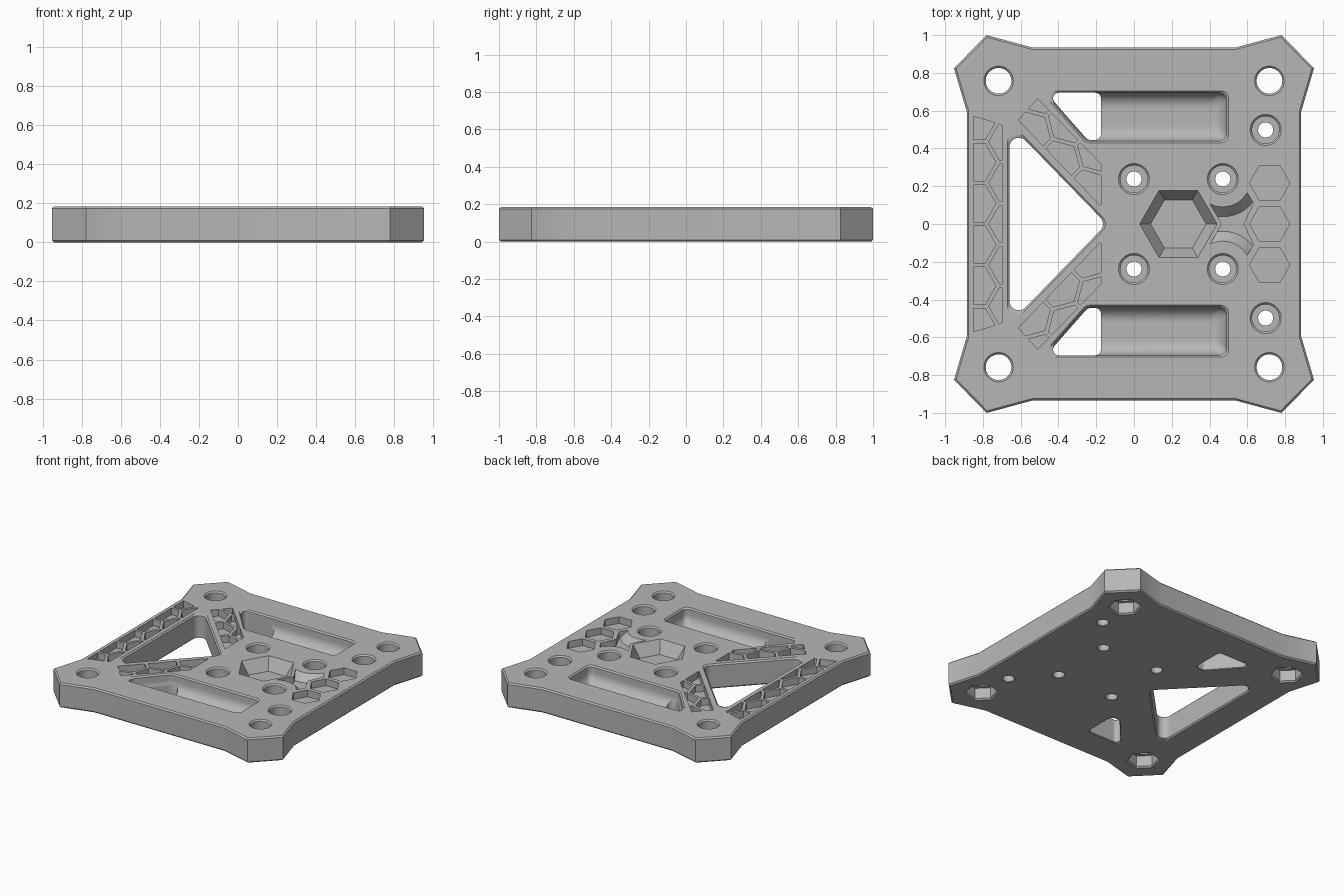
import bpy, bmesh, math
from mathutils import Vector

if "Cube" in bpy.data.objects:
    bpy.data.objects.remove(bpy.data.objects["Cube"], do_unlink=True)

H = 0.185          # plate thickness
C = 0.01           # small edge chamfer
ENGRAVE = H - 0.05 # floor of the shallow recesses
ABOVE, BELOW = H + 0.02, -0.02

gray = bpy.data.materials.new("plain gray")
gray.use_nodes = True
gray.diffuse_color = (0.47, 0.47, 0.47, 1)
gray.node_tree.nodes["Principled BSDF"].inputs["Base Color"].default_value = gray.diffuse_color


def ngon(x, y, r, n=48, turn=0):
    return [(x + r * math.cos(turn + math.tau * i / n),
             y + r * math.sin(turn + math.tau * i / n)) for i in range(n)]


def offset(points, d):
    """Move every edge of a counterclockwise outline outward by d."""
    pts, out = [Vector(p) for p in points], []
    for i, p in enumerate(pts):
        a = (p - pts[i - 1]).normalized()
        b = (pts[(i + 1) % len(pts)] - p).normalized()
        na, nb = Vector((a.y, -a.x)), Vector((b.y, -b.x))
        out.append(p + (na + nb) * d / (1 + na.dot(nb)))
    return out


def rounded(points, r, steps=8):
    """Replace each corner of a convex outline by an arc."""
    out = []
    for i, p in enumerate(points):
        a = (points[i - 1] - p).normalized()
        b = (points[(i + 1) % len(points)] - p).normalized()
        half = a.angle(b) / 2
        center = p + (a + b).normalized() * r / math.sin(half)
        start = p + a * r / math.tan(half) - center
        sweep = math.pi - 2 * half
        for k in range(steps + 1):
            t = sweep * k / steps
            out.append(center + Vector((start.x * math.cos(t) - start.y * math.sin(t),
                                        start.x * math.sin(t) + start.y * math.cos(t))))
    return out


def loft(name, outlines, levels, radius=0):
    """Solid through copies of each outline, one per (outset, z) level."""
    bm = bmesh.new()
    for pts in outlines:
        area = sum(pts[i - 1][0] * p[1] - p[0] * pts[i - 1][1] for i, p in enumerate(pts))
        pts = pts if area > 0 else pts[::-1]
        rings = []
        for d, z in levels:
            ring = offset(pts, d)
            ring = rounded(ring, radius) if radius else ring
            rings.append([bm.verts.new((p.x, p.y, z)) for p in ring])
        for lo, hi in zip(rings, rings[1:]):
            for i in range(len(lo)):
                bm.faces.new((lo[i - 1], lo[i], hi[i], hi[i - 1]))
        bm.faces.new(rings[0][::-1])
        bm.faces.new(rings[-1])
    mesh = bpy.data.meshes.new(name)
    bm.to_mesh(mesh)
    bm.free()
    mesh.materials.append(gray)
    obj = bpy.data.objects.new(name, mesh)
    bpy.context.collection.objects.link(obj)
    return obj


def boolean(target, tool, operation="DIFFERENCE"):
    tool.hide_render = True
    mod = target.modifiers.new("cut", "BOOLEAN")
    mod.operation, mod.solver, mod.object = operation, "EXACT", tool
    bpy.context.view_layer.objects.active = target
    bpy.ops.object.modifier_apply(modifier=mod.name)
    bpy.data.objects.remove(tool, do_unlink=True)


def cut(name, outlines, levels, radius=0):
    boolean(plate, loft(name, outlines, levels, radius))


def flip(points, s):
    return [(x, y * s) for x, y in points]


RIM = [(0, H - C), (C + 0.02, ABOVE)]                 # flared upper rim
THROUGH = [(C + 0.02, BELOW), (0, C)] + RIM           # flared at both ends

# Plate with flared corners
corner = [(0.885, 0.595), (0.953, 0.825), (0.78, 1.0), (0.54, 0.935)]
outline = (corner + [(-x, y) for x, y in corner[::-1]]
           + [(-x, -y) for x, y in corner] + [(x, -y) for x, y in corner[::-1]])
plate = loft("mounting_plate", [outline], [(-C, 0), (0, C), (0, H - C), (-C, H)])

# Corner bolt holes with nut pockets underneath
bolts = [(x, y) for x in (-0.717, 0.717) for y in (-0.758, 0.758)]
cut("bolt_holes", [ngon(x, y, 0.068) for x, y in bolts], [(0, BELOW)] + RIM)
cut("nut_pockets", [ngon(x, y, 0.105, 6, math.radians(15)) for x, y in bolts],
    [(C + 0.02, BELOW), (0, C), (0, 0.09)])

# Counterbored screw holes
screws = [(x, y * s) for x, y in ((0, 0.238), (0.47, 0.238), (0.697, 0.498)) for s in (1, -1)]
cut("screw_holes", [ngon(x, y, 0.04) for x, y in screws],
    [(0.025, BELOW), (0, 0.005), (0, ABOVE)])
cut("counterbores", [ngon(x, y, 0.072) for x, y in screws], [(0, 0.08)] + RIM)

# Triangular window
cut("triangle_window", [[(-0.66, -0.53), (-0.145, 0), (-0.66, 0.53)]], THROUGH, 0.05)

# Long troughs with filleted floors, each opening into a slanted window
for s in (1, -1):
    window = [(-0.465, 0.695), (-0.245, 0.445), (-0.175, 0.445), (-0.175, 0.695)]
    cut("trough_window", [flip(window, s)], [(0.02, BELOW), (0, 0.005), (0, ABOVE)], 0.03)
    trough = [(-0.475, 0.695), (-0.25, 0.44), (0.49, 0.44), (0.49, 0.695)]
    floor, fillet = 0.055, 0.08
    arc = [(-fillet * (1 - math.sin(t)), floor + fillet * (1 - math.cos(t)))
           for t in (math.pi / 2 * k / 8 for k in range(9))]
    cut("trough", [flip(trough, s)], arc + RIM, 0.04)

# Tapered hexagonal pocket
cut("hex_pocket", [ngon(0.235, 0, 0.205, 6)],
    [(-0.05, H - 0.09), (0, H), (0.011, ABOVE)])

# Shallow hexagons beside it
cut("shallow_hexes", [ngon(0.718, y, 0.107, 6) for y in (-0.217, 0, 0.217)],
    [(0, ENGRAVE), (0, ABOVE)])

# Recess between them, bounded by conical screw bosses
side = [(0.59, 0.18), (0.632, 0.11), (0.58, 0)]
recess = [(0.465, 0), (0.40, 0.112), (0.40, 0.18)] + side + flip(side[1::-1], -1) + [(0.40, -0.18), (0.40, -0.112)]
channel = loft("recess", [recess], [(0, ENGRAVE), (0, ABOVE)])
for s in (1, -1):
    boss = loft("boss", [ngon(0.47, 0.238 * s, 0.147)],
                [(0.063, ENGRAVE - C), (-0.031, ABOVE + C)])
    boolean(channel, boss)
boolean(plate, channel)


# Honeycomb bands around the triangular window
def honeycomb(band, origin, turn, shift):
    u = Vector((math.cos(turn), math.sin(turn)))   # across the band
    v = Vector((-u.y, u.x))                        # along the band
    cells = []
    for col in (0, 1):
        for row in range(-5, 6):
            c = Vector(origin) + u * 0.19 * col + v * (0.218 * (row + 0.5 * (1 - col)) + shift)
            cells.append(ngon(c.x, c.y, 0.114, 6, turn))
    comb = loft("honeycomb", cells, [(0, ENGRAVE), (0, ABOVE)])
    boolean(comb, loft("band", [band], [(0, BELOW), (0, ABOVE + C)]), "INTERSECT")
    boolean(plate, comb)


honeycomb([(-0.85, -0.57), (-0.70, -0.525), (-0.70, 0.525), (-0.85, 0.57)], (-0.845, 0), 0, 0)
for s in (1, -1):
    band = [(-0.51, 0.663), (-0.175, 0.317), (-0.175, 0.095), (-0.612, 0.55)]
    honeycomb(flip(band, s), (-0.455, 0.385 * s), math.radians(45 * s), 0.03 * s)

# Smooth rounded walls, crisp edges elsewhere
bpy.ops.object.select_all(action="DESELECT")
plate.select_set(True)
bpy.context.view_layer.objects.active = plate
bpy.ops.object.shade_smooth_by_angle(angle=math.radians(25))
plate.modifiers.new("weighted_normals", "WEIGHTED_NORMAL").keep_sharp = True
